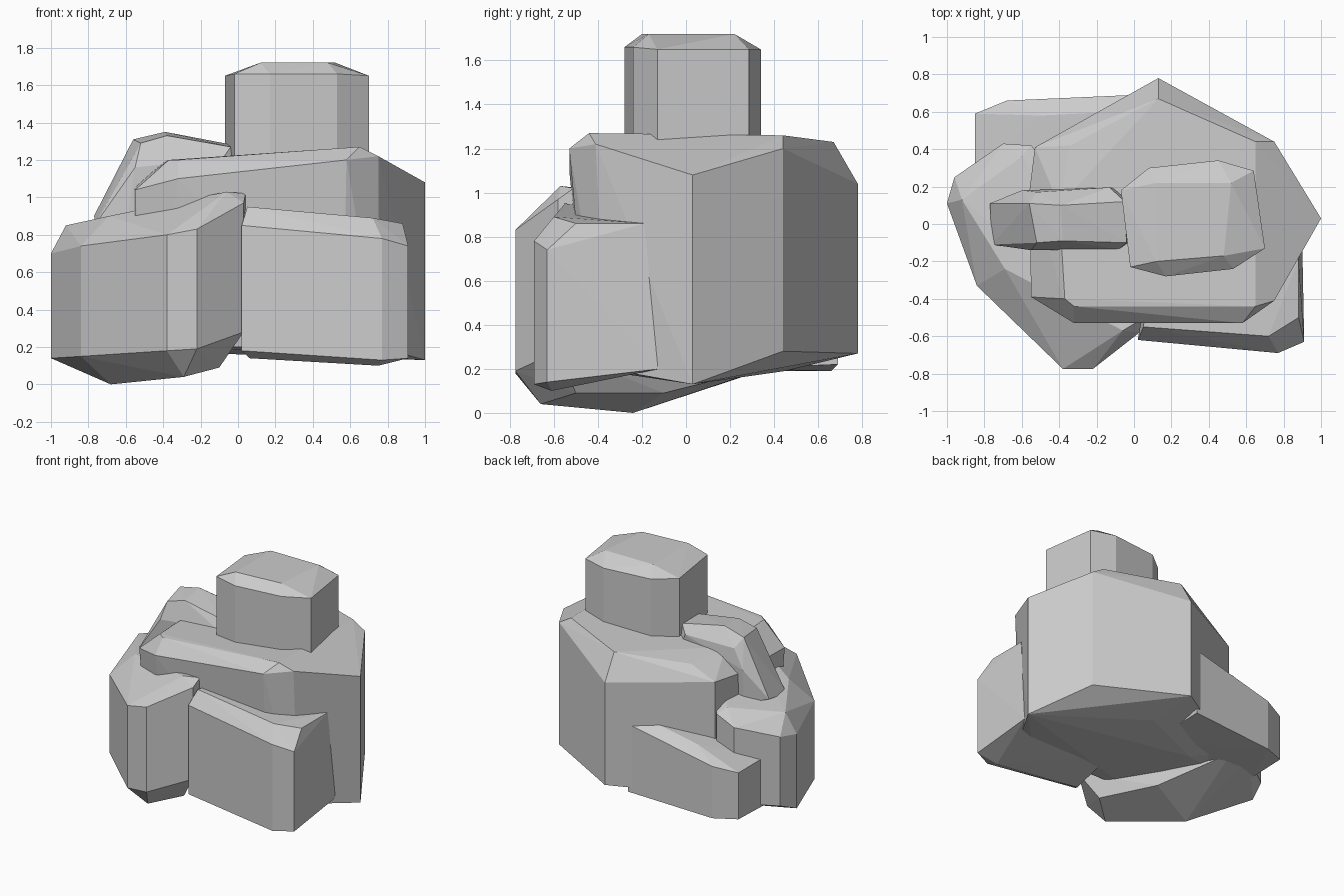
import bpy, bmesh
from math import radians


def rock(name, walls, crown=(), foot=()):
    """Faceted boulder: walls are (x, y, z_low, z_high) around the outline,
    crown / foot are extra chamfer points above and below the walls."""
    bm = bmesh.new()
    pts = list(crown) + list(foot)
    for x, y, lo, hi in walls:
        pts += [(x, y, lo), (x, y, hi)]
    for p in pts:
        bm.verts.new(p)
    res = bmesh.ops.convex_hull(bm, input=bm.verts)
    junk = {g for g in res["geom_interior"] + res["geom_unused"]
            if isinstance(g, bmesh.types.BMVert)}
    bmesh.ops.delete(bm, geom=list(junk), context='VERTS')
    bmesh.ops.dissolve_limit(bm, angle_limit=radians(2),
                             verts=bm.verts, edges=bm.edges)
    bmesh.ops.recalc_face_normals(bm, faces=bm.faces)
    mesh = bpy.data.meshes.new(name)
    bm.to_mesh(mesh)
    bm.free()
    obj = bpy.data.objects.new(name, mesh)
    bpy.context.collection.objects.link(obj)
    return obj


# Large central boulder, front leaning slightly inward towards the ground
rock("main_boulder",
     [(1.0, 0.03, 0.13, 1.08), (0.75, 0.44, 0.28, 1.20), (0.58, 0.525, 0.28, 1.16),
      (0.13, 0.78, 0.27, 1.04), (-0.53, 0.41, 0.22, 1.08), (-0.56, 0.17, 0.2, 1.06)],
     crown=[(-0.55, -0.39, 1.04), (-0.32, -0.53, 1.10), (0.58, -0.53, 1.20),
            (0.75, -0.41, 1.22), (-0.55, -0.37, 0.88), (-0.37, -0.40, 1.20),
            (-0.32, -0.44, 1.20), (0.65, -0.44, 1.27), (0.65, 0.44, 1.26),
            (0.13, 0.67, 1.23), (-0.34, 0.42, 1.17), (-0.4, 0.1, 1.19)],
     foot=[(0.75, -0.36, 0.2), (0.56, -0.44, 0.2), (-0.3, -0.42, 0.2),
           (-0.5, -0.33, 0.22), (0.2, 0.45, 0.19), (0.66, 0.2, 0.16),
           (-0.3, 0.25, 0.17)])

# Left front boulder, the lowest point of the group
rock("left_boulder",
     [(-1.0, 0.11, 0.14, 0.70), (-0.96, 0.25, 0.2, 0.72), (-0.70, 0.43, 0.22, 0.79),
      (-0.55, 0.42, 0.22, 0.85), (-0.84, -0.33, 0.15, 0.74),
      (-0.38, -0.775, 0.18, 0.80), (-0.22, -0.775, 0.19, 0.83),
      (0.03, -0.58, 0.28, 0.97)],
     crown=[(-0.92, 0.13, 0.85), (-0.69, -0.24, 0.90), (-0.06, -0.57, 1.03),
            (0.04, -0.51, 1.02), (-0.6, 0.36, 0.89), (-0.1, -0.1, 0.98)],
     foot=[(-0.86, 0.08, 0.13), (-0.68, -0.24, 0.0), (-0.29, -0.66, 0.04),
           (-0.1, -0.5, 0.09), (-0.3, -0.1, 0.09)])

# Right front boulder
rock("right_boulder",
     [(0.02, -0.62, 0.18, 0.85), (0.77, -0.69, 0.13, 0.78), (0.91, -0.63, 0.14, 0.74)],
     crown=[(0.05, -0.55, 0.95), (0.72, -0.60, 0.89), (0.88, -0.50, 0.86),
            (0.88, -0.19, 0.86), (0.1, -0.2, 0.93)],
     foot=[(0.06, -0.55, 0.14), (0.75, -0.61, 0.10), (0.90, -0.12, 0.2),
           (0.1, -0.15, 0.2)])

# Low block at the back left
rock("back_block",
     [(-0.85, 0.59, 0.20, 0.55), (-0.68, 0.66, 0.19, 0.58), (0.0, 0.69, 0.22, 0.73),
      (-0.85, 0.28, 0.19, 0.55), (0.0, 0.2, 0.2, 0.7)],
     crown=[(-0.5, 0.58, 0.67), (-0.1, 0.6, 0.76), (-0.5, 0.3, 0.66)])

# Leaning slab on the upper left
rock("leaning_slab", [],
     crown=[(-0.77, 0.11, 0.90), (-0.76, -0.11, 0.86), (-0.60, 0.18, 1.1),
            (-0.56, 0.11, 1.31), (-0.52, -0.10, 1.29), (-0.39, 0.10, 1.35),
            (-0.38, -0.09, 1.33), (-0.52, 0.17, 1.24), (-0.13, 0.195, 1.25),
            (-0.05, 0.12, 1.285), (-0.04, -0.10, 1.27), (-0.08, -0.135, 1.21),
            (-0.55, -0.14, 1.16)],
     foot=[(-0.60, -0.13, 0.85), (-0.6, 0.17, 0.85), (0.0, -0.1, 0.95),
           (0.0, 0.17, 0.95)])

# Cap stone on top
rock("cap_stone",
     [(-0.07, 0.18, 1.1, 1.65), (0.08, 0.30, 1.1, 1.65), (0.45, 0.34, 1.1, 1.65),
      (0.64, 0.285, 1.1, 1.65), (0.70, -0.13, 1.1, 1.65), (0.53, -0.24, 1.1, 1.66),
      (0.17, -0.28, 1.1, 1.66), (-0.02, -0.23, 1.1, 1.66)],
     crown=[(0.12, -0.20, 1.72), (0.48, -0.17, 1.72),
            (0.52, 0.22, 1.72), (0.12, 0.22, 1.72)])
